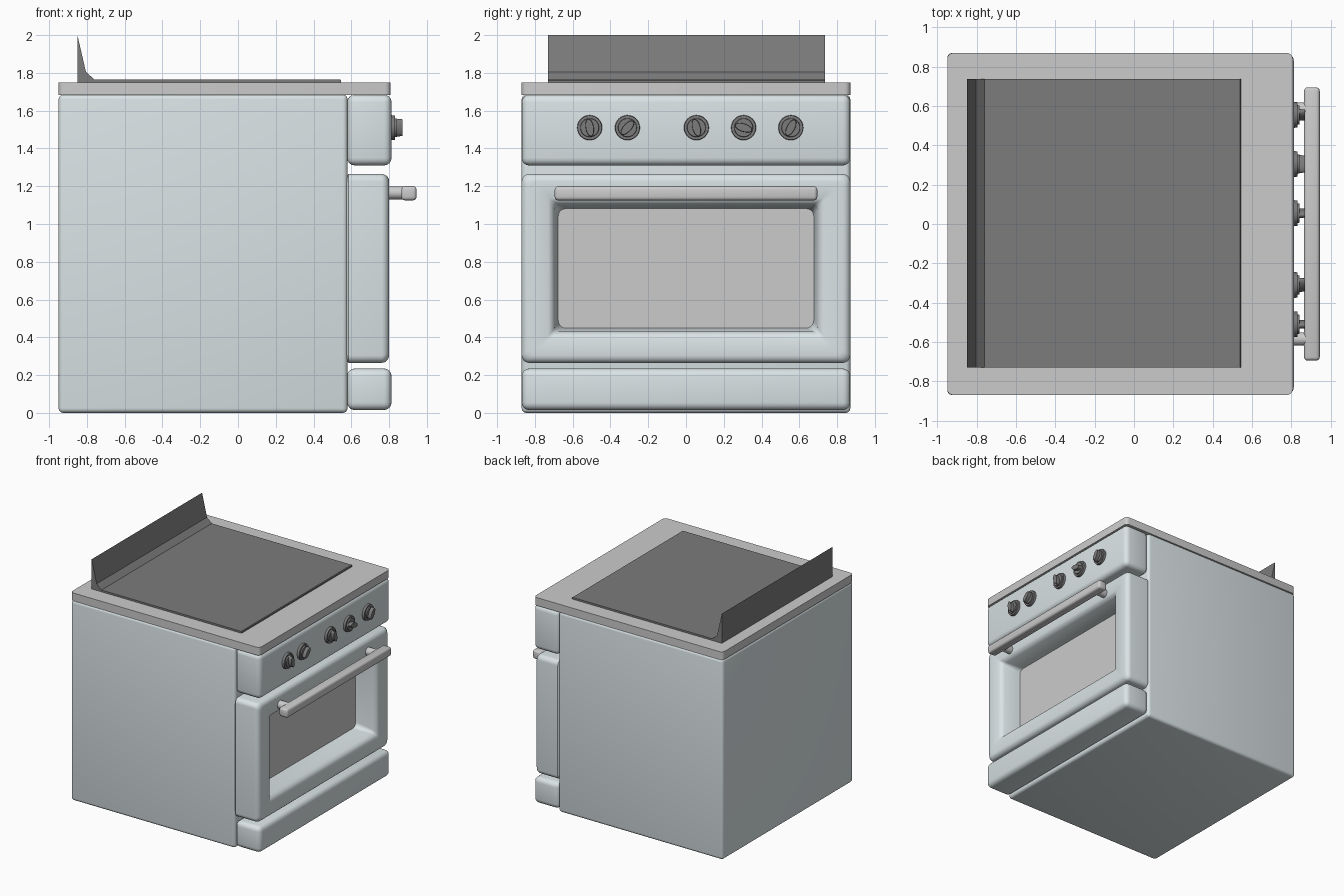
import bpy, bmesh, math
from mathutils import Matrix, Vector

if "Cube" in bpy.data.objects:
    bpy.data.objects.remove(bpy.data.objects["Cube"])


def material(name, rgb):
    m = bpy.data.materials.new(name)
    m.diffuse_color = (*rgb, 1)
    m.use_nodes = True
    m.node_tree.nodes["Principled BSDF"].inputs["Base Color"].default_value = m.diffuse_color
    return m


BLUE = material("pale_blue_enamel", (0.70, 0.77, 0.79))
BLACK = material("black_iron", (0.2, 0.2, 0.2))


def finish(name, bm, mat=None, smooth=True):
    bmesh.ops.recalc_face_normals(bm, faces=bm.faces)
    me = bpy.data.meshes.new(name)
    bm.to_mesh(me)
    bm.free()
    ob = bpy.data.objects.new(name, me)
    bpy.context.collection.objects.link(ob)
    if mat:
        me.materials.append(mat)
    if smooth:
        bpy.ops.object.select_all(action='DESELECT')
        bpy.context.view_layer.objects.active = ob
        ob.select_set(True)
        bpy.ops.object.shade_smooth_by_angle(angle=math.radians(35))
    return ob


def box(name, lo, hi, bevel, mat=None, segments=4, upright_only=False):
    bm = bmesh.new()
    lo, hi = Vector(lo), Vector(hi)
    bmesh.ops.create_cube(bm, size=1, matrix=Matrix.Translation((lo + hi) / 2)
                          @ Matrix.Diagonal((*(hi - lo), 1)))
    edges = [e for e in bm.edges if not upright_only
             or abs(e.verts[0].co.z - e.verts[1].co.z) > 1e-4]
    bmesh.ops.bevel(bm, geom=edges, offset=bevel, segments=segments,
                    profile=0.5, affect='EDGES')
    return finish(name, bm, mat)


def rounded_ring(bm, x, hy, hz, r, cz, n=5):
    """Rounded rectangle of vertices in a plane of constant x."""
    ring = []
    for q, (sy, sz) in enumerate(((1, 1), (-1, 1), (-1, -1), (1, -1))):
        for i in range(n + 1):
            a = (q + i / n) * math.pi / 2
            ring.append(bm.verts.new((x, sy * (hy - r) + r * math.cos(a),
                                      cz + sz * (hz - r) + r * math.sin(a))))
    return ring


def loft(name, sections, cz, mat=None, cap_end=True):
    bm = bmesh.new()
    rings = [rounded_ring(bm, *s, cz) for s in sections]
    for a, b in zip(rings, rings[1:]):
        for i in range(len(a)):
            j = (i + 1) % len(a)
            bm.faces.new((a[i], a[j], b[j], b[i]))
    bm.faces.new(rings[0])
    if cap_end:
        bm.faces.new(rings[-1])
    return finish(name, bm, mat)


def cylinder_x(bm, x0, x1, r0, r1, y, z, sides=32, squash=1, turn=0):
    bmesh.ops.create_cone(
        bm, cap_ends=True, segments=sides, radius1=r0, radius2=r1, depth=x1 - x0,
        matrix=Matrix.Translation(((x0 + x1) / 2, y, z)) @ Matrix.Rotation(turn, 4, 'X')
        @ Matrix.Diagonal((1, squash, 1, 1)) @ Matrix.Rotation(math.pi / 2, 4, 'Y'))


# cabinet, control panel, lower drawer and worktop
box("cabinet", (-0.95, -0.87, 0), (0.58, 0.87, 1.685), 0.025, BLUE)
box("control_panel", (0.578, -0.87, 1.31), (0.813, 0.87, 1.685), 0.04, BLUE)
box("drawer", (0.578, -0.87, 0.015), (0.813, 0.87, 0.235), 0.04, BLUE)
box("worktop", (-0.95, -0.87, 1.683), (0.808, 0.87, 1.75), 0.03,
    upright_only=True)

# door: rounded rim rolling into a deep recess
W, H = 0.87, 0.5
rim = [(0.56, W - 0.03, H - 0.03, 0.03), (0.585, W, H, 0.04)]
for i in range(6):
    a = i * math.pi / 10
    d = 0.04 * (1 - math.cos(a))
    rim.append((0.76 + 0.04 * math.sin(a), W - d, H - d, 0.04))
recess = [(0.80, 0.73, 0.37, 0.01), (0.79, 0.71, 0.35, 0.015),
          (0.765, 0.695, 0.335, 0.025), (0.65, 0.682, 0.322, 0.04),
          (0.615, 0.675, 0.315, 0.04)]
loft("oven_door", rim + recess, 0.765, BLUE)
loft("oven_window", [(0.612, 0.677, 0.317, 0.04), (0.622, 0.677, 0.317, 0.04)], 0.765)

# handle bar and its two posts
box("handle_bar", (0.865, -0.695, 1.125), (0.945, 0.695, 1.2), 0.018, segments=3)
for side, y in (("left", -0.585), ("right", 0.585)):
    bm = bmesh.new()
    cylinder_x(bm, 0.79, 0.88, 0.034, 0.034, y, 1.165, 24)
    finish(side + "_handle_post", bm)

# knobs, each with its own turn
for i, (y, deg) in enumerate(((-0.51, 10), (-0.31, -42), (0.055, 15),
                              (0.305, 72), (0.555, -28))):
    bm = bmesh.new()
    cylinder_x(bm, 0.805, 0.832, 0.067, 0.064, y, 1.51)
    cylinder_x(bm, 0.83, 0.842, 0.05, 0.048, y, 1.51)
    cylinder_x(bm, 0.84, 0.87, 0.048, 0.045, y, 1.51, 24, 0.45, math.radians(deg))
    finish("knob_%d" % (i + 1), bm, BLACK)

# cooktop plate with upturned splashback, one profile extruded sideways
profile = [(-0.85, 1.745), (0.545, 1.745), (0.545, 1.76), (0.54, 1.765),
           (-0.76, 1.765), (-0.805, 1.805), (-0.85, 2.0)]
bm = bmesh.new()
face = bm.faces.new([bm.verts.new((x, -0.73, z)) for x, z in profile])
new = bmesh.ops.extrude_face_region(bm, geom=[face])["geom"]
bmesh.ops.translate(bm, vec=(0, 1.467, 0),
                    verts=[v for v in new if isinstance(v, bmesh.types.BMVert)])
finish("cooktop_with_splashback", bm, BLACK, smooth=False)
